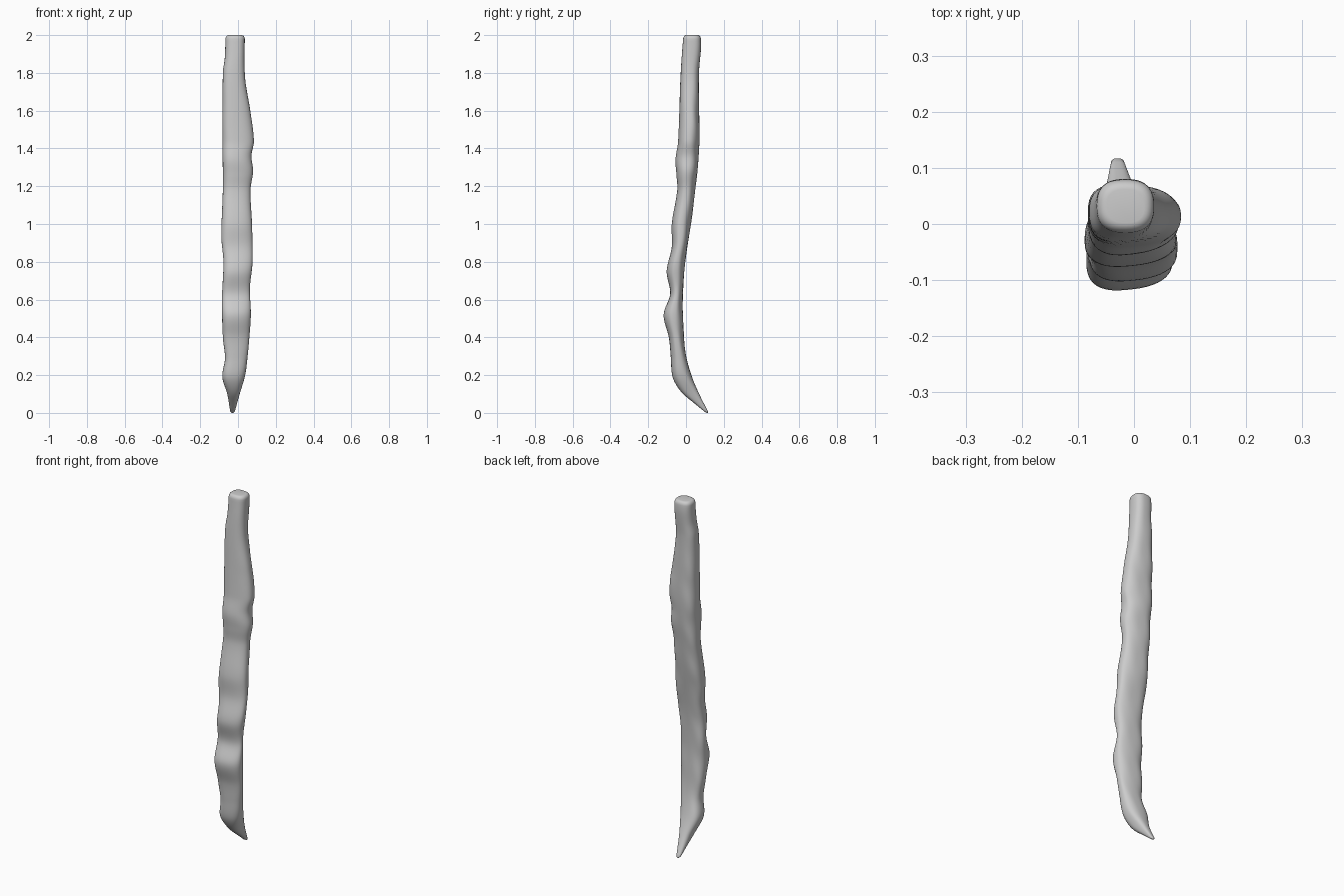
import bpy
import bmesh
import math

SIDES = 40
RINGS = 150

# Remove the default cube
cube = bpy.data.objects.get("Cube")
if cube:
    bpy.data.objects.remove(cube, do_unlink=True)

# Edge outlines: (height in hundredths, offset in thousandths)
LEFT_EDGE = [(0, -19), (10, 9), (20, 38), (30, 51), (40, 60), (52, 68), (66, 63), (80, 77),
             (100, 74), (118, 66), (128, 80), (136, 71), (144, 84), (160, 65), (178, 37), (200, 36)]
RIGHT_EDGE = [(0, -40), (10, -57), (19, -83), (29, -69), (40, -80), (60, -85), (80, -77),
              (93, -88), (120, -80), (140, -82), (180, -80), (188, -70), (200, -66)]
FRONT_EDGE = [(0, 106), (5, 45), (10, -15), (15, -53), (20, -73), (30, -80), (40, -90), (52, -117),
              (63, -83), (75, -101), (88, -74), (100, -74), (118, -45), (126, -49),
              (134, -54), (144, -40), (180, -28), (200, -14)]
BACK_EDGE = [(0, 120), (10, 70), (20, 28), (30, 0), (42, -13), (60, -18), (80, -5),
             (100, 25), (120, 50), (140, 68), (180, 69), (194, 80), (200, 78)]


def sample(outline, z):
    """Smooth cubic interpolation along an edge outline, in model units."""
    h = z * 100
    i = 0
    while i < len(outline) - 2 and h > outline[i + 1][0]:
        i += 1

    def slope(k):
        a = outline[max(k - 1, 0)]
        b = outline[min(k + 1, len(outline) - 1)]
        return (b[1] - a[1]) / (b[0] - a[0])

    (h0, v0), (h1, v1) = outline[i], outline[i + 1]
    span = h1 - h0
    t = min(max((h - h0) / span, 0), 1)
    curve = v0 * (1 + 2 * t) * (1 - t) ** 2 + v1 * t * t * (3 - 2 * t)
    curve += span * t * (1 - t) * (slope(i) * (1 - t) - slope(i + 1) * t)
    return curve / 1000


def rounded_power(value, exponent):
    return math.copysign(abs(value) ** exponent, value)


def add_ring(bm, z, scale=1.0):
    """One rounded, slightly skewed cross-section filling the outlines."""
    left, right = sample(LEFT_EDGE, z), sample(RIGHT_EDGE, z)
    front, back = sample(FRONT_EDGE, z), sample(BACK_EDGE, z)
    cx, cy = (left + right) / 2, (front + back) / 2
    rx, ry = (left - right) / 2 * scale, (back - front) / 2 * scale
    body = min(1, max(0, (z - 0.1) * 5)) * min(1, max(0, (1.9 - z) * 3))
    verts = []
    for k in range(SIDES):
        a = math.tau * k / SIDES
        c, s = math.cos(a), math.sin(a)
        # Shallow dents, strongest on the back
        dent = 0.06 * body * (0.5 + 0.5 * s) * math.sin(z * 31 + 2 * a) * abs(c * s)
        x = rounded_power(c, 0.78) * (1 - dent)
        y = rounded_power(s, 0.78) * (1 - dent)
        # The left side is thinner than the right
        y *= 1 - 0.16 * body * x
        verts.append(bm.verts.new((cx + rx * x, cy + ry * y, z)))
    return verts


def build_strip():
    bm = bmesh.new()
    rings = [add_ring(bm, 0.0, 0.5)]
    rings += [add_ring(bm, 0.006 + 1.974 * i / RINGS) for i in range(RINGS + 1)]
    # Softly rounded top end
    for step in range(1, 6):
        a = math.pi / 2 * step / 5
        rings.append(add_ring(bm, 1.98 + 0.02 * math.sin(a), 0.65 + 0.35 * math.cos(a)))
    for low, high in zip(rings, rings[1:]):
        for k in range(SIDES):
            n = (k + 1) % SIDES
            bm.faces.new((low[k], low[n], high[n], high[k]))
    bm.faces.new(list(reversed(rings[0])))
    bm.faces.new(rings[-1])
    mesh = bpy.data.meshes.new("dried_strip")
    bm.to_mesh(mesh)
    bm.free()
    mesh.shade_smooth()
    obj = bpy.data.objects.new("dried_strip", mesh)
    bpy.context.collection.objects.link(obj)
    return obj


def make_material(name, color):
    mat = bpy.data.materials.new(name)
    mat.use_nodes = True
    mat.diffuse_color = color
    mat.node_tree.nodes["Principled BSDF"].inputs["Base Color"].default_value = color
    return mat


strip = build_strip()
strip.data.materials.append(make_material("light_grey", (0.6, 0.6, 0.6, 1)))
